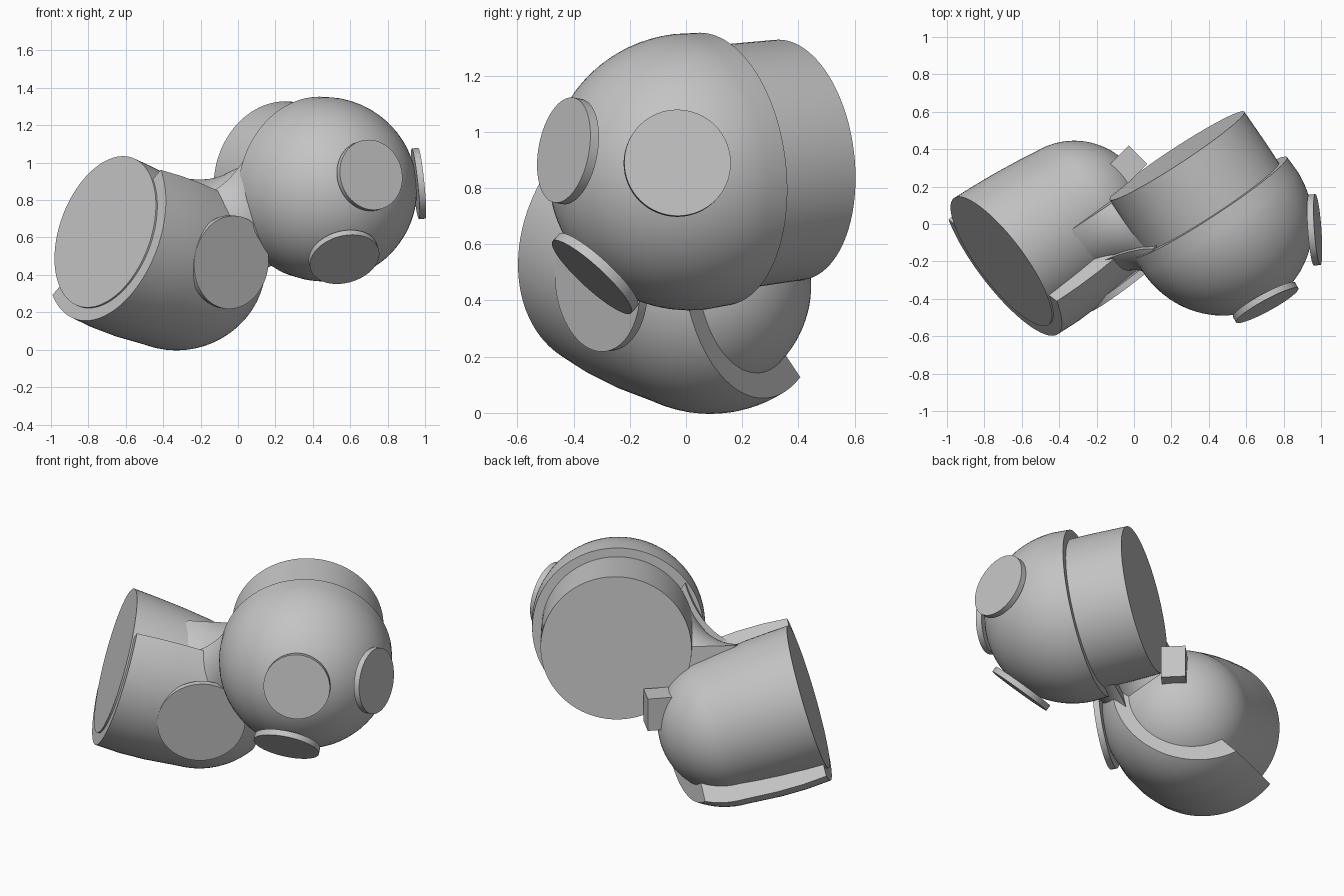
import bpy, bmesh, math
from mathutils import Vector, Matrix

if "Cube" in bpy.data.objects:
    bpy.data.objects.remove(bpy.data.objects["Cube"])

grey = bpy.data.materials.new("plain grey")
grey.use_nodes = True
grey.diffuse_color = (0.55, 0.55, 0.55, 1)
grey.node_tree.nodes["Principled BSDF"].inputs["Base Color"].default_value = (0.55, 0.55, 0.55, 1)


def finish(bm, name):
    bmesh.ops.recalc_face_normals(bm, faces=bm.faces)
    mesh = bpy.data.meshes.new(name)
    bm.to_mesh(mesh)
    bm.free()
    mesh.materials.append(grey)
    obj = bpy.data.objects.new(name, mesh)
    bpy.context.collection.objects.link(obj)
    bpy.ops.object.select_all(action='DESELECT')
    obj.select_set(True)
    bpy.context.view_layer.objects.active = obj
    bpy.ops.object.shade_smooth_by_angle(angle=math.radians(35))
    return obj


def lathe(name, origin, axis, profile, cuts=(), segments=96):
    """Revolve (distance, radius) points about an axis; each cut keeps the side its normal points to."""
    bm = bmesh.new()
    rings = []
    for d, r in profile:
        rings.append([bm.verts.new((r * math.cos(a), r * math.sin(a), d))
                      for a in (2 * math.pi * i / segments for i in range(segments))])
    for low, high in zip(rings, rings[1:]):
        for i in range(segments):
            j = (i + 1) % segments
            bm.faces.new((low[i], low[j], high[j], high[i]))
    bm.faces.new(rings[0][::-1])
    bm.faces.new(rings[-1])
    turn = Vector(axis).to_track_quat('Z', 'Y').to_matrix().to_4x4()
    bm.transform(Matrix.Translation(origin) @ turn)
    for point, normal in cuts:
        geom = bm.verts[:] + bm.edges[:] + bm.faces[:]
        cut = bmesh.ops.bisect_plane(bm, geom=geom, dist=1e-5, plane_co=point,
                                     plane_no=normal, clear_inner=True)
        rim = [e for e in cut["geom_cut"] if isinstance(e, bmesh.types.BMEdge)]
        bmesh.ops.holes_fill(bm, edges=rim, sides=0)
    return finish(bm, name)


def dome(start, radius, depth, steps=24):
    """Quarter-ellipse profile that closes a revolved body."""
    return [(start + depth * math.sin(t), max(radius * math.cos(t), 0.002))
            for t in (math.pi / 2 * i / steps for i in range(steps + 1))]


def waist(length, middle, end, steps=24):
    """Hourglass profile, centred on zero."""
    return [(length * t, middle + (end - middle) * t * t)
            for t in (2 * i / steps - 1 for i in range(steps + 1))]


# Placement of the two bodies: flat end centre and the axis towards the dome
low_end = Vector((-0.71, -0.2, 0.63))
low_axis = Vector((0.766, 0.575, -0.288)).normalized()
high_end = Vector((0.23, 0.365, 0.9))
high_axis = Vector((0.545, -0.833, -0.1)).normalized()
low_mid = low_end + low_axis * 0.5
high_mid = high_end + high_axis * 0.42
split = Vector((0.259, -0.679, -0.668)).normalized()

# Inner bodies; the lower one leans into its cover
lathe("lower_core", low_end, low_axis * 0.5 + split * 0.05,
      [(-0.06, 0.422), (0.1, 0.42), (0.25, 0.415), (0.4, 0.405)] + dome(0.5, 0.395, 0.39),
      cuts=[(low_end, low_axis)])
lathe("upper_core", high_end, high_axis, [(0, 0.43), (0.2, 0.435)] + dome(0.42, 0.435, 0.42))

# Outer shells: a half cover below, a full dome above
lathe("lower_shell", low_end, low_axis, [(0.01, 0.493), (0.15, 0.503), (0.3, 0.503)] + dome(0.5, 0.49, 0.485),
      cuts=[(low_end, split), ((-0.1, 0.2, 0.09), (-0.55, -0.83, -0.09))])
lathe("upper_shell", high_end, high_axis, [(0.33, 0.488)] + dome(0.42, 0.493, 0.51))

# Neck joining the two bodies, fuller towards the top
neck_mid = (low_mid + high_mid) / 2
neck_axis = high_mid - low_mid
lathe("neck_core", neck_mid + Vector((-0.03, -0.03, 0.05)), neck_axis, waist(0.24, 0.24, 0.34),
      cuts=[(high_end + high_axis * 0.02, high_axis)])
lathe("neck_shell", neck_mid + Vector((-0.02, 0, 0.045)), neck_axis, waist(0.25, 0.3, 0.405),
      cuts=[((-0.02, -0.13, 0.87), (0.3, -0.58, -0.135))])

# Round pads standing on the shells: centre of outer face, direction, radius
pads = {
    "front_pad": ((0.712, -0.435, 0.935), (0.47, -0.86, 0.16), 0.19),
    "side_pad": ((0.983, -0.03, 0.89), (0.985, 0.07, 0.1), 0.19),
    "under_pad": ((0.57, -0.335, 0.483), (0.21, -0.66, -0.72), 0.19),
    "lower_pad": ((-0.035, -0.315, 0.467), (0.6, -0.79, -0.08), 0.25),
}
for name, (centre, direction, radius) in pads.items():
    lathe(name, centre, direction, [(-0.035, radius), (0, radius)], segments=64)

# Small hinge block behind the neck
bm = bmesh.new()
bmesh.ops.create_cube(bm, size=1)
bm.transform(Matrix.Translation((-0.05, 0.3, 0.57)) @ Matrix.Rotation(math.radians(-45), 4, 'Z')
             @ Matrix.Diagonal((0.14, 0.2, 0.2, 1)))
finish(bm, "hinge_block")
